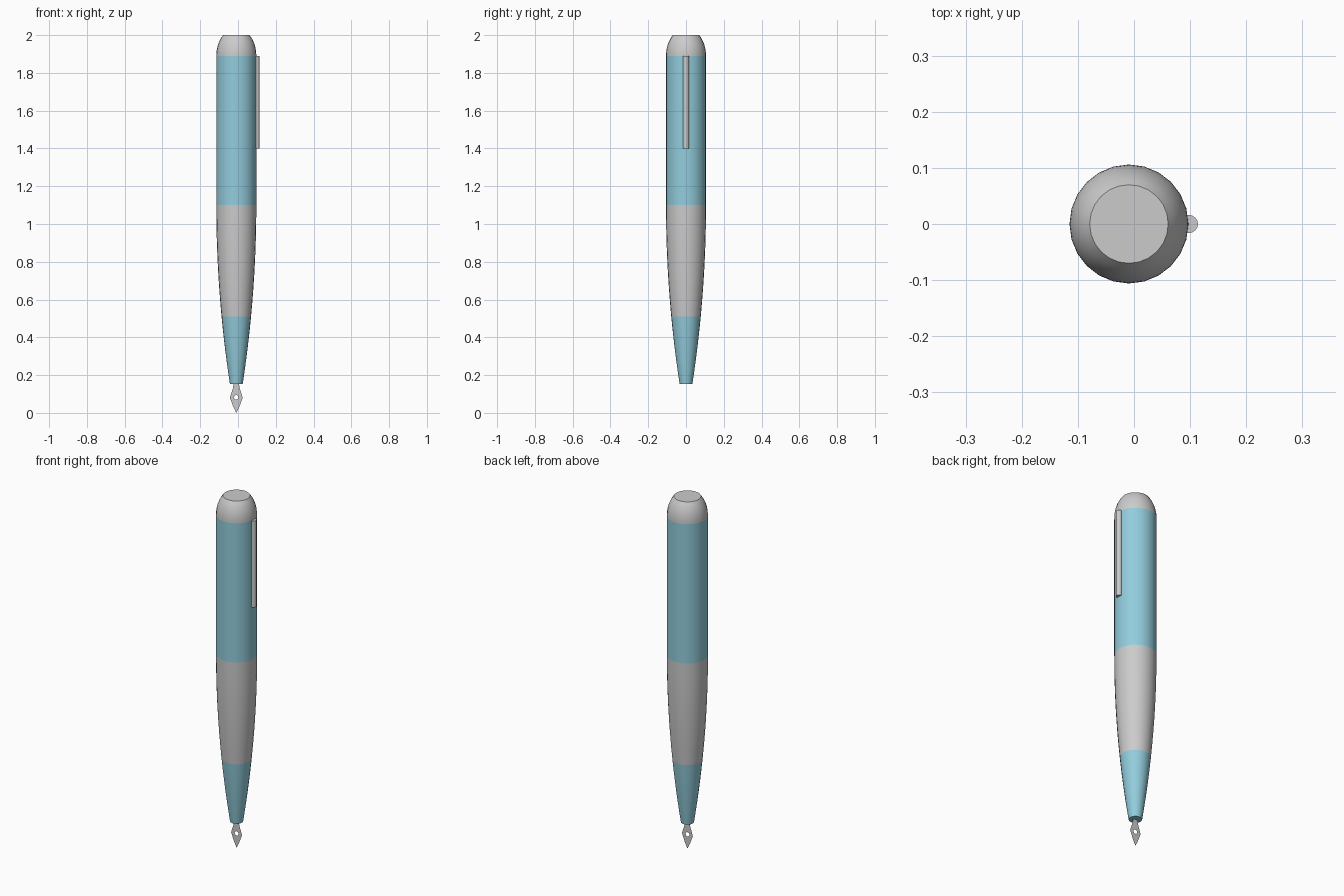
import bpy, bmesh, math

if "Cube" in bpy.data.objects:
    bpy.data.objects.remove(bpy.data.objects["Cube"])

CX = -0.009      # pen axis; the clip sticks out towards +x
R = 0.106        # barrel radius
SIDES = 24

blue = bpy.data.materials.new("blue")
blue.diffuse_color = (0.29, 0.61, 0.72, 1)
blue.use_nodes = True
blue.node_tree.nodes["Principled BSDF"].inputs["Base Color"].default_value = blue.diffuse_color


def finish(name, bm, mat=None, smooth=True):
    mesh = bpy.data.meshes.new(name)
    bm.to_mesh(mesh)
    bm.free()
    ob = bpy.data.objects.new(name, mesh)
    bpy.context.collection.objects.link(ob)
    if mat:
        mesh.materials.append(mat)
    if smooth:
        bpy.ops.object.select_all(action='DESELECT')
        ob.select_set(True)
        bpy.context.view_layer.objects.active = ob
        bpy.ops.object.shade_smooth_by_angle(angle=math.radians(35))
    return ob


def lathe(name, profile, mat=None, cx=CX, sides=SIDES, cap_low=False, cap_high=False):
    """Revolve (radius, z) points, listed bottom to top."""
    bm = bmesh.new()
    rings = []
    for r, z in profile:
        rings.append([bm.verts.new((cx + r * math.cos(a), r * math.sin(a), z))
                      for a in (2 * math.pi * i / sides for i in range(sides))])
    for lo, hi in zip(rings, rings[1:]):
        for i in range(sides):
            j = (i + 1) % sides
            bm.faces.new((lo[i], lo[j], hi[j], hi[i]))
    if cap_low:
        bm.faces.new(rings[0][::-1])
    if cap_high:
        bm.faces.new(rings[-1])
    return finish(name, bm, mat)


def taper(z0, z1, n):
    """Parabolic narrowing of the lower barrel."""
    zs = [z0 + (z1 - z0) * i / n for i in range(n + 1)]
    return [(R - 0.0804 * (1.1 - z) ** 2, z) for z in zs]


# Barrel, from the nib end up
lathe("front_grip", taper(0.152, 0.51, 6), blue, cap_low=True)
lathe("middle_barrel", taper(0.51, 1.10, 8))
lathe("cap_barrel", [(R, 1.10), (R, 1.89)], blue)

# Rounded end with a flat top
dome = [(R * math.sqrt(1 - (h / 0.1465) ** 2), 1.89 + h)
        for h in (0.11 * i / 8 for i in range(9))]
lathe("end_dome", dome, cap_high=True)

# Clip: thin rod half sunk in the cap
lathe("clip", [(0.016, 1.40), (0.016, 1.89)], cx=0.098, sides=16,
      cap_low=True, cap_high=True)

# Nib: flat leaf shape with a round hole
half = [(0.014, 0.155), (0.018, 0.13), (0.026, 0.105), (0.034, 0.08), (0.017, 0.035)]
outline = half + [(0, 0)] + [(-x, z) for x, z in reversed(half)]
hole = [(0.012 * math.cos(a), 0.082 + 0.012 * math.sin(a))
        for a in (2 * math.pi * i / 16 for i in range(16))]
bm = bmesh.new()
edges = []
for loop in (outline, hole):
    vs = [bm.verts.new((CX + x, 0, z)) for x, z in loop]
    edges += [bm.edges.new((vs[i - 1], vs[i])) for i in range(len(vs))]
bmesh.ops.triangle_fill(bm, edges=edges, use_beauty=True, normal=(0, -1, 0))
finish("nib", bm, smooth=False)
